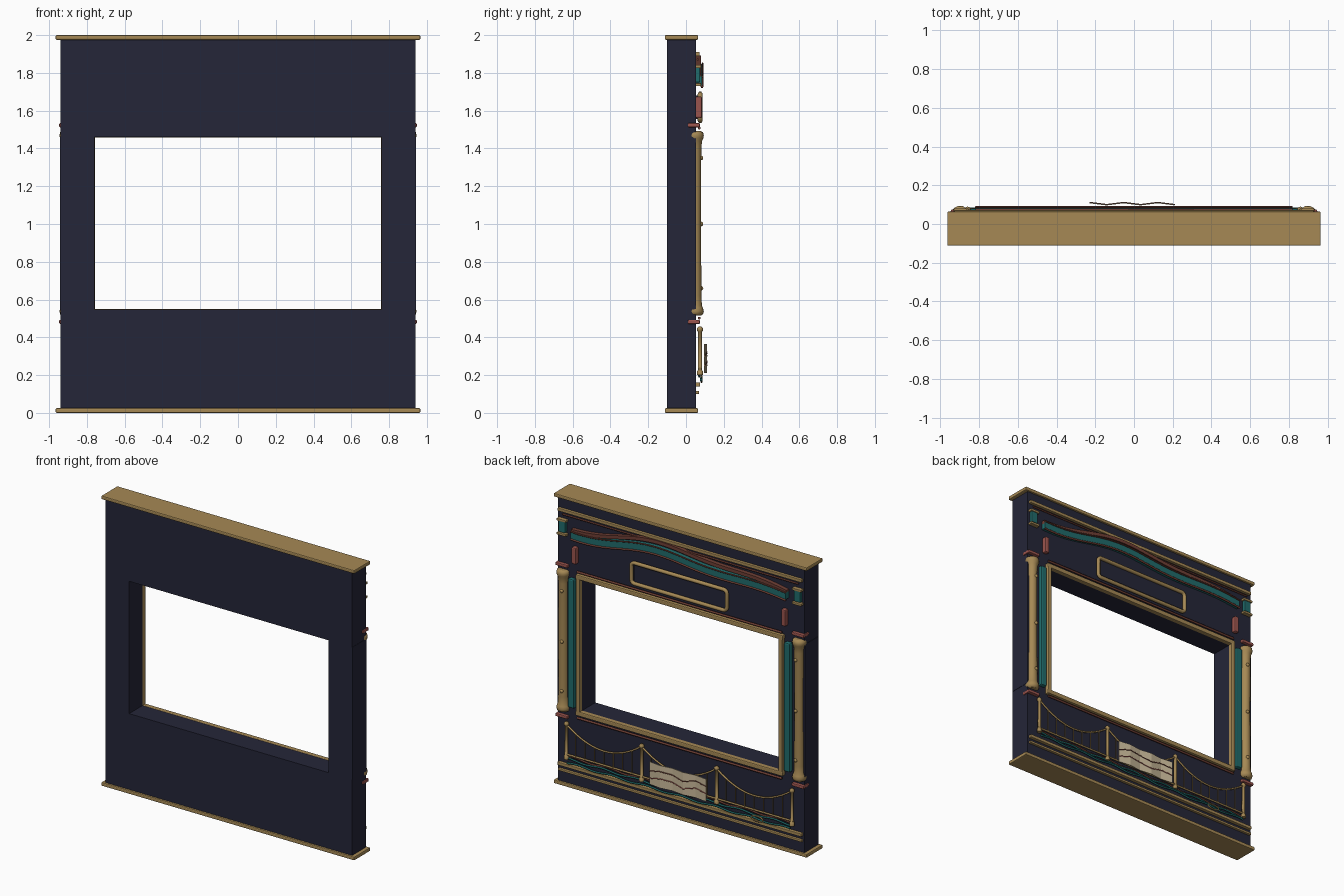
import bpy, math
from mathutils import Vector

cube = bpy.data.objects.get("Cube")
if cube:
    bpy.data.objects.remove(cube, do_unlink=True)


def material(name, rgb):
    m = bpy.data.materials.new(name)
    m.use_nodes = True
    m.diffuse_color = (*rgb, 1)
    m.node_tree.nodes["Principled BSDF"].inputs["Base Color"].default_value = (*rgb, 1)
    return m


NAVY = material("navy", (0.018, 0.019, 0.04))
GOLD = material("antique gold", (0.38, 0.25, 0.09))
TEAL = material("teal", (0.015, 0.15, 0.15))
RED = material("dusty red", (0.33, 0.09, 0.075))
RUST = material("dark rust", (0.16, 0.05, 0.035))
CREAM = material("cream", (0.6, 0.5, 0.33))


def mesh_object(name, verts, faces, mat):
    me = bpy.data.meshes.new(name)
    me.from_pydata(verts, [], faces)
    me.materials.append(mat)
    ob = bpy.data.objects.new(name, me)
    bpy.context.collection.objects.link(ob)
    return ob


def box(name, x, y, z, mat, bevel=0.0):
    """Box from three (low, high) ranges."""
    verts = [(a, b, c) for a in x for b in y for c in z]
    faces = [(0, 1, 3, 2), (4, 6, 7, 5), (0, 4, 5, 1), (2, 3, 7, 6), (0, 2, 6, 4), (1, 5, 7, 3)]
    ob = mesh_object(name, verts, faces, mat)
    if bevel:
        mod = ob.modifiers.new("bevel", "BEVEL")
        mod.width, mod.segments = bevel, 2
    return ob


def tube(name, points, radius, mat, closed=False):
    """Round rod along a path."""
    cu = bpy.data.curves.new(name, "CURVE")
    cu.dimensions = "3D"
    cu.bevel_depth, cu.bevel_resolution, cu.use_fill_caps = radius, 1, True
    sp = cu.splines.new("POLY")
    sp.points.add(len(points) - 1)
    for p, co in zip(sp.points, points):
        p.co = (*co, 1)
    sp.use_cyclic_u = closed
    cu.materials.append(mat)
    ob = bpy.data.objects.new(name, cu)
    bpy.context.collection.objects.link(ob)
    return ob


def lathe(name, profile, x, y, mat, n=20):
    """Turned part around a vertical axis from (radius, z) pairs."""
    verts = [(x + r * math.cos(math.tau * i / n), y + r * math.sin(math.tau * i / n), z)
             for r, z in profile for i in range(n)]
    faces = [(k * n + i, k * n + (i + 1) % n, (k + 1) * n + (i + 1) % n, (k + 1) * n + i)
             for k in range(len(profile) - 1) for i in range(n)]
    faces += [tuple(reversed(range(n))), tuple(range(len(verts) - n, len(verts)))]
    ob = mesh_object(name, verts, faces, mat)
    for p in ob.data.polygons:
        p.use_smooth = len(p.vertices) == 4
    return ob


def ball(name, loc, r, mat):
    prof = [(r * max(0.05, math.sin(math.pi * k / 6)), loc[2] - r * math.cos(math.pi * k / 6)) for k in range(7)]
    return lathe(name, prof, loc[0], loc[1], mat, 10)


def ribbon(name, low, high, y, depth, mat, steps=48, half=0.82):
    """Flat band between two height functions of x."""
    xs = [half * (2 * i / steps - 1) for i in range(steps + 1)]
    verts = [(x, y + dy, f(x)) for x in xs for f, dy in ((low, 0), (high, 0), (high, depth), (low, depth))]
    faces = [(4 * i + k, 4 * i + (k + 1) % 4, 4 * i + 4 + (k + 1) % 4, 4 * i + 4 + k)
             for i in range(steps) for k in range(4)]
    faces += [(3, 2, 1, 0), tuple(4 * steps + k for k in range(4))]
    return mesh_object(name, verts, faces, mat)


def span(f, x0, x1, y, n):
    return [(x0 + (x1 - x0) * i / n, y, f(x0 + (x1 - x0) * i / n)) for i in range(n + 1)]


# Body: lower and upper panels, side posts, end caps
DEPTH = (-0.1, 0.052)
box("lower_panel", (-0.94, 0.94), DEPTH, (0.02, 0.548), NAVY)
box("upper_panel", (-0.94, 0.94), DEPTH, (1.46, 1.98), NAVY)
for z in (0, 1.975):
    box("end_cap", (-0.965, 0.965), (-0.112, 0.064), (z, z + 0.025), GOLD, 0.006)

# Rails along the back
for z, h, y in ((1.9, 0.022, 0.072), (0.15, 0.022, 0.075), (0.108, 0.016, 0.07)):
    box("back_rail", (-0.93, 0.93), (0.05, y), (z - h / 2, z + h / 2), GOLD, 0.004)
tube("cornice_line", [(-0.9, 0.062, 1.872), (0.9, 0.062, 1.872)], 0.006, RUST)

# Gold frame round the opening, with thin red lines above and below
for z in (0.535, 1.475):
    box("frame_rail", (-0.79, 0.79), (0.045, 0.078), (z - 0.016, z + 0.016), GOLD, 0.006)
for z in (0.502, 1.508):
    tube("frame_line", [(-0.78, 0.07, z), (0.78, 0.07, z)], 0.008, RUST)

# Parts repeated on both sides
for s in (-1, 1):
    def sx(a, b):
        return tuple(sorted((s * a, s * b)))
    box("side_post", sx(0.76, 0.942), DEPTH, (0.548, 1.46), NAVY)
    box("frame_stile", sx(0.758, 0.788), (0.045, 0.078), (0.535, 1.475), GOLD, 0.006)
    box("teal_strip", sx(0.8, 0.848), (0.045, 0.08), (0.56, 1.45), TEAL, 0.01)
    # Turned column with rounded base and capital
    lathe("column", [(0.03, 0.515), (0.042, 0.522), (0.046, 0.538), (0.042, 0.556), (0.036, 0.568),
                     (0.034, 0.62), (0.031, 1.0), (0.033, 1.4), (0.037, 1.44), (0.044, 1.455),
                     (0.046, 1.47), (0.042, 1.486), (0.03, 1.492)], s * 0.899, 0.048, GOLD)
    for z in (0.66, 1.0, 1.35):
        ball("column_stud", (s * 0.892, 0.08, z), 0.012, GOLD)
    for z in (0.482, 1.523):
        box("red_block", sx(0.855, 0.947), (0.01, 0.074), (z - 0.011, z + 0.011), RED, 0.006)
    # Small pier at the upper corner
    box("corner_pier", sx(0.872, 0.922), (0.05, 0.074), (1.75, 1.83), TEAL, 0.004)
    for z in (1.738, 1.834):
        box("pier_cap", sx(0.862, 0.932), (0.05, 0.08), (z - 0.008, z + 0.008), GOLD, 0.003)
    box("red_tab", sx(0.782, 0.816), (0.05, 0.085), (1.56, 1.675), RED, 0.008)

# Flowing ribbons across the top
def flow(x):
    return 1.79 + 0.025 * math.cos(x * 3.4) + 0.016 * math.sin(x * 7)


def crest(x):
    return flow(x) + 0.025 + 0.03 * (1 - (x / 0.82) ** 2)


ribbon("teal_ribbon", lambda x: flow(x) - 0.024, lambda x: flow(x) + 0.022, 0.05, 0.035, TEAL)
ribbon("rust_ribbon", lambda x: crest(x) - 0.012, lambda x: crest(x) + 0.012, 0.05, 0.03, RUST)
tube("ribbon_edge", span(lambda x: flow(x) - 0.03, -0.82, 0.82, 0.085, 48), 0.007, RUST)
tube("ribbon_crease", span(lambda x: flow(x) + 0.024, -0.82, 0.82, 0.088, 48), 0.005, RUST)

# Rounded frame of the nameplate
corners = []
for cx, cz, a0 in ((0.34, 1.665, 0), (-0.34, 1.665, 90), (-0.34, 1.57, 180), (0.34, 1.57, 270)):
    for k in range(5):
        a = math.radians(a0 + 22.5 * k)
        corners.append((cx + 0.024 * math.cos(a), 0.075, cz + 0.024 * math.sin(a)))
tube("nameplate_frame", corners, 0.013, GOLD, True)
box("nameplate", (-0.35, 0.35), (0.05, 0.068), (1.555, 1.68), NAVY)

# Suspension bridge: towers, hanging cables, hangers and deck
towers = (-0.86, -0.286, 0.286, 0.86)
for x in towers:
    lathe("bridge_tower", [(0.016, 0.2), (0.016, 0.222), (0.011, 0.225), (0.01, 0.43),
                           (0.016, 0.435), (0.016, 0.447), (0.006, 0.458)], x, 0.074, GOLD, 12)
for a, b in zip(towers, towers[1:]):
    def cable(x):
        return 0.33 + 0.11 * ((2 * x - a - b) / (b - a)) ** 2
    tube("bridge_cable", span(cable, a, b, 0.076, 16), 0.0065, GOLD)
    for k in range(1, 8):
        x = a + (b - a) * k / 8
        tube("hanger", [(x, 0.076, 0.235), (x, 0.076, cable(x))], 0.0038, GOLD)
tube("bridge_deck", [(-0.87, 0.074, 0.232), (0.87, 0.074, 0.232)], 0.007, GOLD)

# Water lines below the bridge
for z, y, mat, ph in ((0.2, 0.07, TEAL, 0), (0.178, 0.08, TEAL, 2), (0.213, 0.065, RUST, 1)):
    tube("water_line", span(lambda x: z + 0.006 * math.sin(x * 24 + ph), -0.85, 0.85, y, 80), 0.0065, mat)
tube("small_ring", [(-0.6 + 0.045 * math.cos(math.tau * i / 16), 0.082, 0.18 + 0.017 * math.sin(math.tau * i / 16))
                    for i in range(16)], 0.005, GOLD, True)

# Folded sheet with two drawn lines
def fold(i):
    return -0.23 + 0.088 * i, 0.1 + (0.011 if i % 2 == 0 else 0)


verts = [(fold(i)[0], fold(i)[1] - d, z) for i in range(6) for z, d in ((0.21, 0), (0.365, 0), (0.365, 0.004), (0.21, 0.004))]
faces = [(4 * i + k, 4 * i + (k + 1) % 4, 4 * i + 4 + (k + 1) % 4, 4 * i + 4 + k) for i in range(5) for k in range(4)]
mesh_object("folded_sheet", verts, faces + [(3, 2, 1, 0), (20, 21, 22, 23)], CREAM)
for z, mat in ((0.315, RUST), (0.265, RED)):
    pts = [Vector((*fold(i), z + 0.014 * math.sin(i * 2.2))) for i in range(6)]
    tube("sheet_line", pts, 0.0035, mat)
